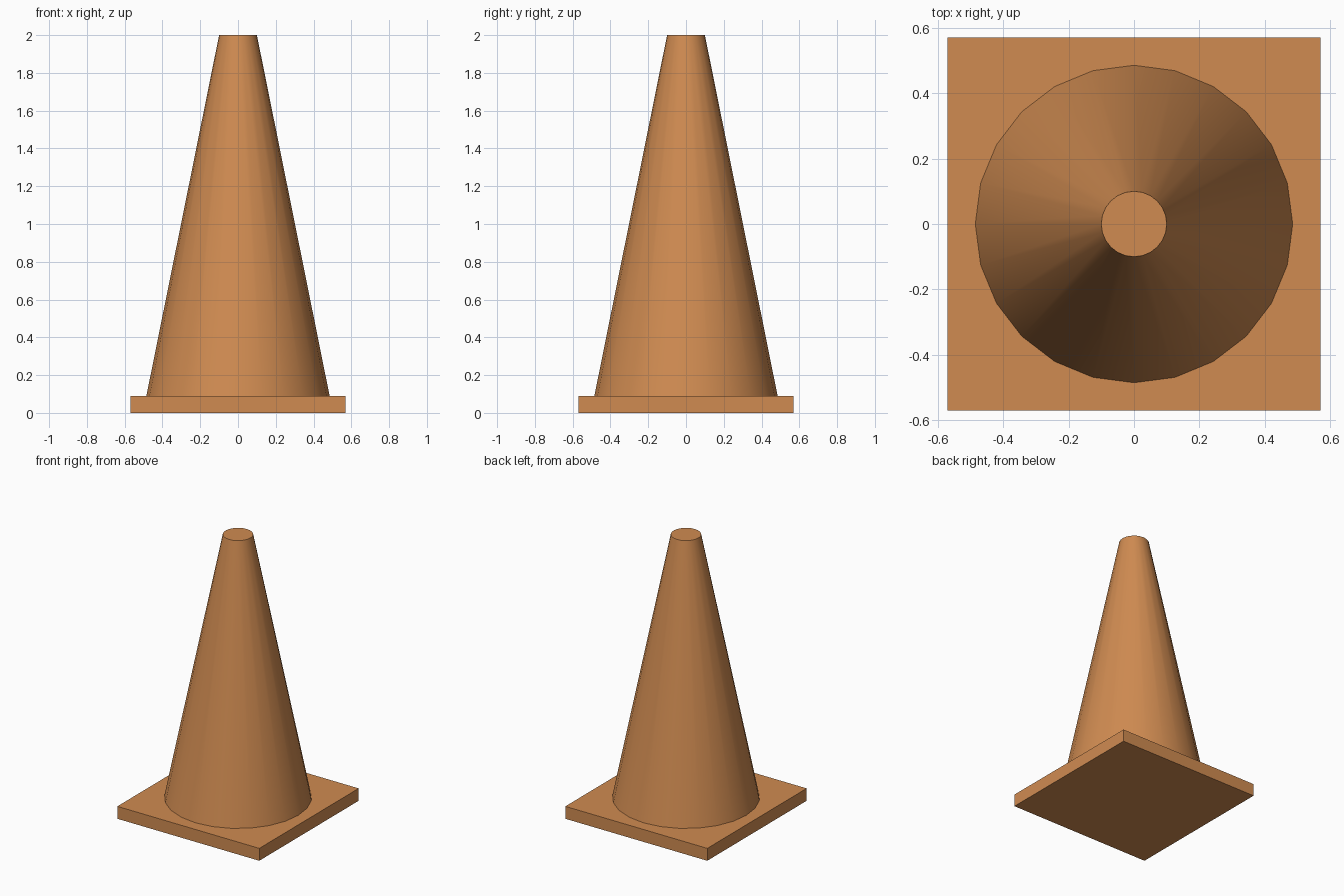
import bpy
import math

cube = bpy.data.objects.get("Cube")
if cube:
    bpy.data.objects.remove(cube, do_unlink=True)

BASE_SIZE = 1.14
BASE_HEIGHT = 0.09
TOTAL_HEIGHT = 2.0

# Single orange colour
orange = bpy.data.materials.new("orange")
orange.use_nodes = True
orange.diffuse_color = (0.63, 0.26, 0.083, 1.0)
orange.node_tree.nodes["Principled BSDF"].inputs["Base Color"].default_value = orange.diffuse_color


def finish(name):
    """Name the active object and give it the orange material."""
    obj = bpy.context.object
    obj.name = obj.data.name = name
    obj.data.materials.append(orange)
    return obj


# Square base plate
bpy.ops.mesh.primitive_cube_add(size=1, location=(0, 0, BASE_HEIGHT / 2))
bpy.context.object.scale = (BASE_SIZE, BASE_SIZE, BASE_HEIGHT)
bpy.ops.object.transform_apply(location=False, rotation=False, scale=True)
finish("base_plate")

# Tapered body with a flat closed top
bpy.ops.mesh.primitive_cone_add(
    vertices=24, radius1=0.485, radius2=0.1,
    depth=TOTAL_HEIGHT - BASE_HEIGHT,
    location=(0, 0, (TOTAL_HEIGHT + BASE_HEIGHT) / 2))
finish("cone_body")
bpy.ops.object.shade_smooth_by_angle(angle=math.radians(30))
